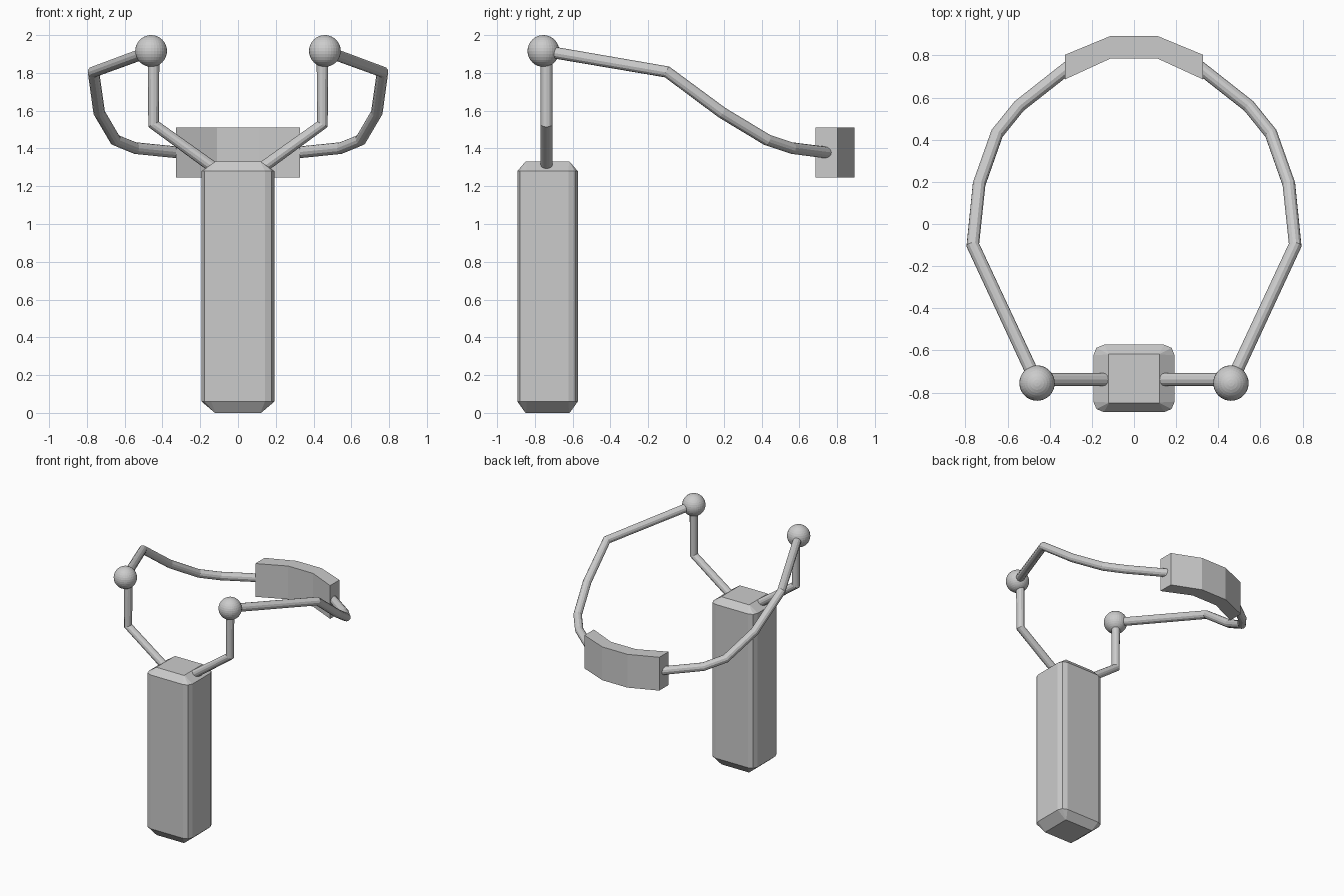
import bpy, bmesh, math

if "Cube" in bpy.data.objects:
    bpy.data.objects.remove(bpy.data.objects["Cube"])


def add_mesh(name, bm):
    bmesh.ops.recalc_face_normals(bm, faces=bm.faces)
    me = bpy.data.meshes.new(name)
    bm.to_mesh(me)
    bm.free()
    ob = bpy.data.objects.new(name, me)
    bpy.context.collection.objects.link(ob)
    return ob


def mirror_x(ob):
    ob.modifiers.new("mirror", 'MIRROR').use_mirror_merge = False


def rounded_ring(hx, hy, r, cy, z, seg=2):
    # Rectangle outline with rounded corners
    pts = []
    for i, (sx, sy) in enumerate([(1, 1), (-1, 1), (-1, -1), (1, -1)]):
        for k in range(seg + 1):
            a = math.pi / 2 * (i + k / seg)
            pts.append((sx * (hx - r) + r * math.cos(a),
                        cy + sy * (hy - r) + r * math.sin(a), z))
    return pts


def loft(name, rings):
    bm = bmesh.new()
    loops = [[bm.verts.new(p) for p in ring] for ring in rings]
    n = len(loops[0])
    for a, b in zip(loops, loops[1:]):
        for i in range(n):
            j = (i + 1) % n
            bm.faces.new((a[i], a[j], b[j], b[i]))
    bm.faces.new(loops[0])
    bm.faces.new(loops[-1])
    return add_mesh(name, bm)


def tube(name, points, radius):
    # Swept rod, converted to a flat-shaded mesh and mirrored
    cu = bpy.data.curves.new(name + "_path", 'CURVE')
    cu.dimensions = '3D'
    cu.bevel_depth = radius
    cu.bevel_resolution = 4
    cu.use_fill_caps = True
    sp = cu.splines.new('POLY')
    sp.points.add(len(points) - 1)
    for p, co in zip(sp.points, points):
        p.co = (*co, 1)
    tmp = bpy.data.objects.new(name + "_path", cu)
    bpy.context.collection.objects.link(tmp)
    dg = bpy.context.evaluated_depsgraph_get()
    me = bpy.data.meshes.new_from_object(tmp.evaluated_get(dg))
    bpy.data.objects.remove(tmp)
    for f in me.polygons:
        f.use_smooth = False
    ob = bpy.data.objects.new(name, me)
    bpy.context.collection.objects.link(ob)
    mirror_x(ob)
    return ob


# Handle with rounded corners and tapered ends
CY = -0.733
loft("handle", [
    rounded_ring(0.122, 0.117, 0.003, CY, 0.0),
    rounded_ring(0.193, 0.160, 0.05, CY, 0.06),
    rounded_ring(0.193, 0.160, 0.05, CY, 1.28),
    rounded_ring(0.122, 0.117, 0.003, CY, 1.33),
])

# Fork prongs
tube("fork_prong", [(0.09, -0.738, 1.27), (0.447, -0.738, 1.528),
                    (0.447, -0.738, 1.90)], 0.031)

# Elastic bands from the fork tips to the pouch
tube("elastic_band", [(0.46, -0.755, 1.917), (0.765, -0.10, 1.805),
                      (0.735, 0.19, 1.59), (0.65, 0.43, 1.445),
                      (0.545, 0.56, 1.402), (0.31, 0.745, 1.378)], 0.031)

# Fork tip balls
bm = bmesh.new()
bmesh.ops.create_uvsphere(bm, u_segments=32, v_segments=16, radius=0.084)
bmesh.ops.translate(bm, verts=bm.verts, vec=(0.46, -0.755, 1.916))
mirror_x(add_mesh("fork_tip_ball", bm))

# Bent pouch, lofted across x from rectangular sections (x, inner y, outer y)
loft("pouch", [
    [(x, y0, 1.247), (x, y1, 1.247), (x, y1, 1.511), (x, y0, 1.511)]
    for x, y0, y1 in [(-0.328, 0.686, 0.803), (-0.11, 0.786, 0.893),
                      (0.11, 0.786, 0.893), (0.328, 0.686, 0.803)]
])
